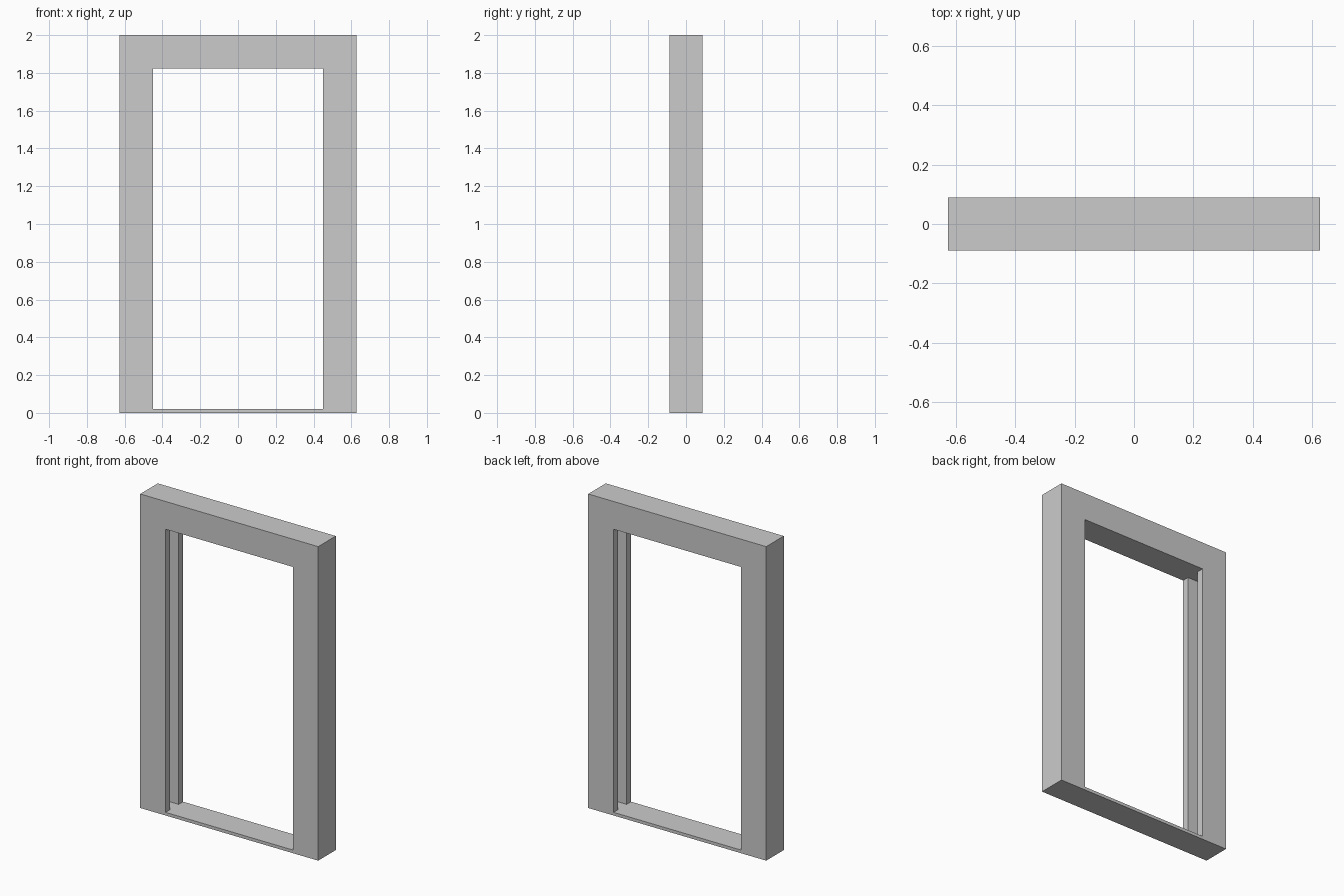
import bpy, bmesh

if "Cube" in bpy.data.objects:
    bpy.data.objects.remove(bpy.data.objects["Cube"])

W, D, H = 0.627, 0.0885, 2.0        # half width, half depth, height
OPEN, SILL, HEAD = 0.449, 0.02, 1.823  # half opening, sill top, lintel underside
WALL = 0.0445                       # thickness of the channel walls


def prism(name, outline, z0, z1):
    """Extrude a flat outline in x, y from z0 up to z1."""
    bm = bmesh.new()
    face = bm.faces.new([bm.verts.new((x, y, z0)) for x, y in outline])
    top = bmesh.ops.extrude_face_region(bm, geom=[face])
    verts = [v for v in top["geom"] if isinstance(v, bmesh.types.BMVert)]
    bmesh.ops.translate(bm, verts=verts, vec=(0, 0, z1 - z0))
    bmesh.ops.recalc_face_normals(bm, faces=bm.faces)
    mesh = bpy.data.meshes.new(name)
    bm.to_mesh(mesh)
    bm.free()
    obj = bpy.data.objects.new(name, mesh)
    bpy.context.collection.objects.link(obj)
    return obj


# Solid block for jambs, lintel and sill
frame = prism("door_frame", [(-W, -D), (W, -D), (W, D), (-W, D)], 0, H)

# Opening with a deep channel in each jamb, as one cross-shaped cutter
slot, groove, out = W - WALL, D - WALL, D + 0.1
quarter = [(OPEN, out), (OPEN, groove), (slot, groove)]
right = quarter + [(x, -y) for x, y in reversed(quarter)]
left = [(-x, y) for x, y in reversed(right)]
cutter = prism("opening_cutter", right + left, SILL, HEAD)
cutter.hide_render = True

# Cut the opening, then remove the cutter
cut = frame.modifiers.new("opening", "BOOLEAN")
cut.operation = "DIFFERENCE"
cut.solver = "EXACT"
cut.object = cutter
bpy.context.view_layer.objects.active = frame
frame.select_set(True)
bpy.ops.object.modifier_apply(modifier=cut.name)
bpy.data.objects.remove(cutter, do_unlink=True)
